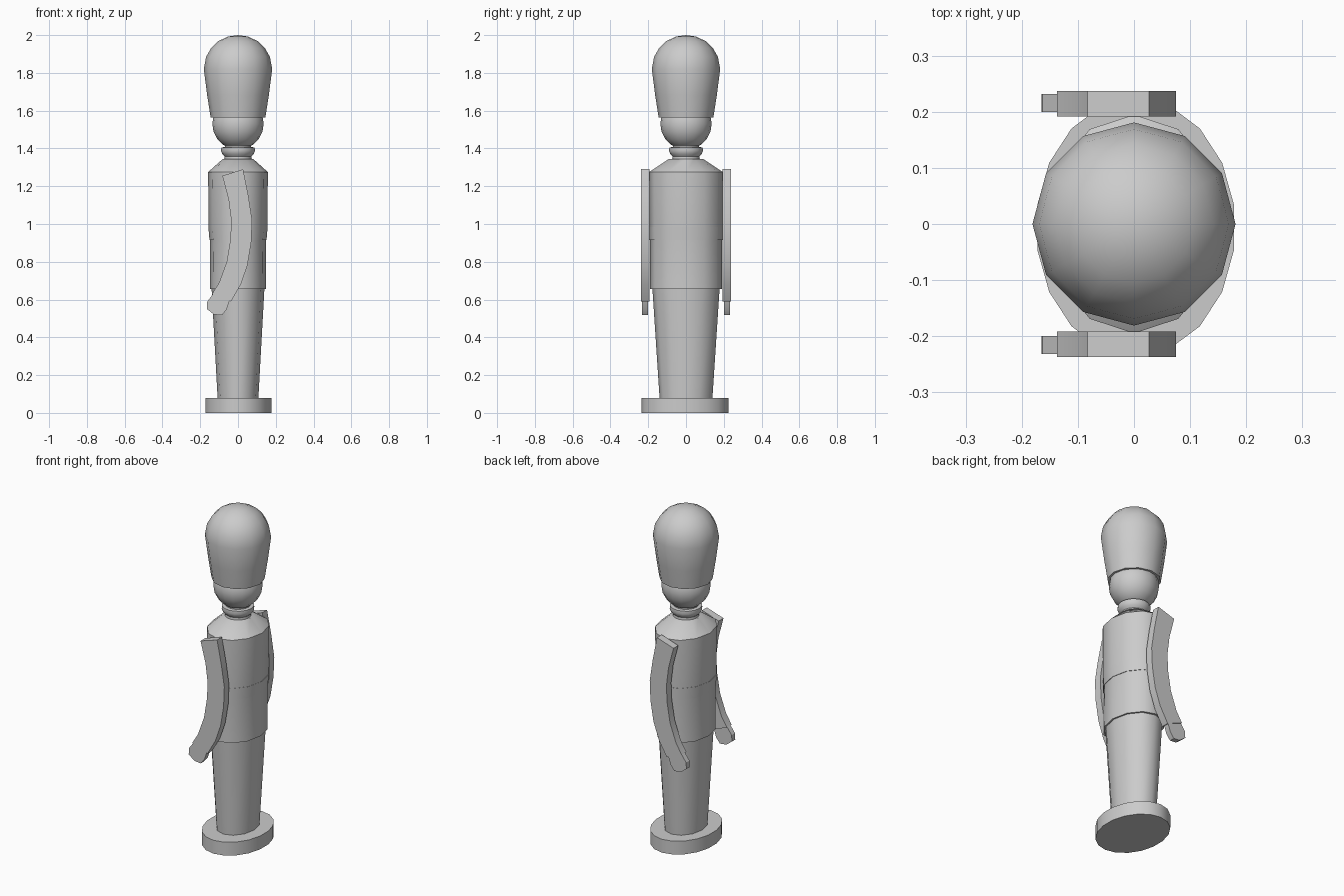
import bpy, bmesh, math

cube = bpy.data.objects.get("Cube")
if cube:
    bpy.data.objects.remove(cube, do_unlink=True)

grey = bpy.data.materials.new("plain grey")
grey.use_nodes = True
colour = (0.6, 0.6, 0.6, 1)
grey.diffuse_color = colour
grey.node_tree.nodes["Principled BSDF"].inputs["Base Color"].default_value = colour


def finish(name, bm, angle=40):
    bmesh.ops.remove_doubles(bm, verts=bm.verts, dist=0.0005)
    bmesh.ops.recalc_face_normals(bm, faces=bm.faces)
    mesh = bpy.data.meshes.new(name)
    bm.to_mesh(mesh)
    bm.free()
    mesh.materials.append(grey)
    ob = bpy.data.objects.new(name, mesh)
    bpy.context.collection.objects.link(ob)
    bpy.ops.object.select_all(action='DESELECT')
    ob.select_set(True)
    bpy.context.view_layer.objects.active = ob
    bpy.ops.object.shade_smooth_by_angle(angle=math.radians(angle))
    return ob


def lathe(name, profile, sides=12, turn=0, centre=(0, 0)):
    """Stack oval rings given as (x radius, y radius, z) and cap both ends."""
    bm = bmesh.new()
    rings = []
    for rx, ry, z in profile:
        ring = []
        for i in range(sides):
            a = math.tau * (i + turn) / sides
            ring.append(bm.verts.new((centre[0] + rx * math.cos(a),
                                      centre[1] + ry * math.sin(a), z)))
        rings.append(ring)
    for low, high in zip(rings, rings[1:]):
        for i in range(sides):
            j = (i + 1) % sides
            bm.faces.new((low[i], low[j], high[j], high[i]))
    bm.faces.new(rings[0][::-1])
    bm.faces.new(rings[-1])
    return finish(name, bm)


def round_lathe(name, profile, sides=12):
    return lathe(name, [(r, r, z) for r, z in profile], sides)


def slab(name, outline, y0, y1):
    """Extrude an x-z outline between two depths."""
    bm = bmesh.new()
    face = bm.faces.new([bm.verts.new((x, y0, z)) for x, z in outline])
    moved = bmesh.ops.extrude_face_region(bm, geom=[face])["geom"]
    for v in moved:
        if isinstance(v, bmesh.types.BMVert):
            v.co.y = y1
    return finish(name, bm, 30)


# Stand and legs
lathe("stand", [(0.178, 0.23, 0), (0.178, 0.23, 0.08)], 18, 0.5, (0.003, -0.006))
lathe("legs", [(0.108, 0.14, 0.08), (0.14, 0.178, 0.66)])

# Coat with sloping shoulders, and a thin belt
lathe("coat", [(0.149, 0.19, 0.655), (0.148, 0.19, 0.92), (0.156, 0.192, 0.98),
               (0.158, 0.195, 1.275), (0.08, 0.09, 1.345)])
lathe("belt", [(0.151, 0.193, 0.915), (0.157, 0.194, 0.985)])

# Neck and rounded collar
round_lathe("neck", [(0.075, 1.33), (0.07, 1.37), (0.07, 1.42)], 16)
round_lathe("collar", [(0.068, 1.355), (0.083, 1.37), (0.09, 1.388),
                       (0.088, 1.405), (0.07, 1.408)], 16)

# Head
head = [(0.136 * math.sin(a), 1.53 - 0.136 * math.cos(a))
        for a in (math.pi * i / 10 for i in range(11))]
round_lathe("head", head, 16)

# Tall domed hat
round_lathe("hat", [(0.145, 1.565), (0.163, 1.68), (0.181, 1.82), (0.169, 1.885),
                    (0.142, 1.932), (0.106, 1.967), (0.055, 1.992), (0, 2.0)])

# Curved flat arms with hands, one on each side
arm_back = [(-0.083, 1.255), (-0.05, 1.13), (-0.036, 1.02), (-0.04, 0.92),
            (-0.06, 0.8), (-0.1, 0.69), (-0.137, 0.63)]
arm_front = [(0.027, 1.29), (0.055, 1.15), (0.075, 1.02), (0.07, 0.9),
             (0.05, 0.78), (0.015, 0.68), (-0.037, 0.59)]
hand = [(-0.125, 0.64), (-0.163, 0.588), (-0.165, 0.55), (-0.127, 0.521),
        (-0.085, 0.517), (-0.06, 0.548), (-0.04, 0.61)]
for side, label in ((1, "back"), (-1, "front")):
    slab(label + "_arm", arm_back + arm_front[::-1], side * 0.192, side * 0.237)
    slab(label + "_hand", hand, side * 0.2, side * 0.232)
